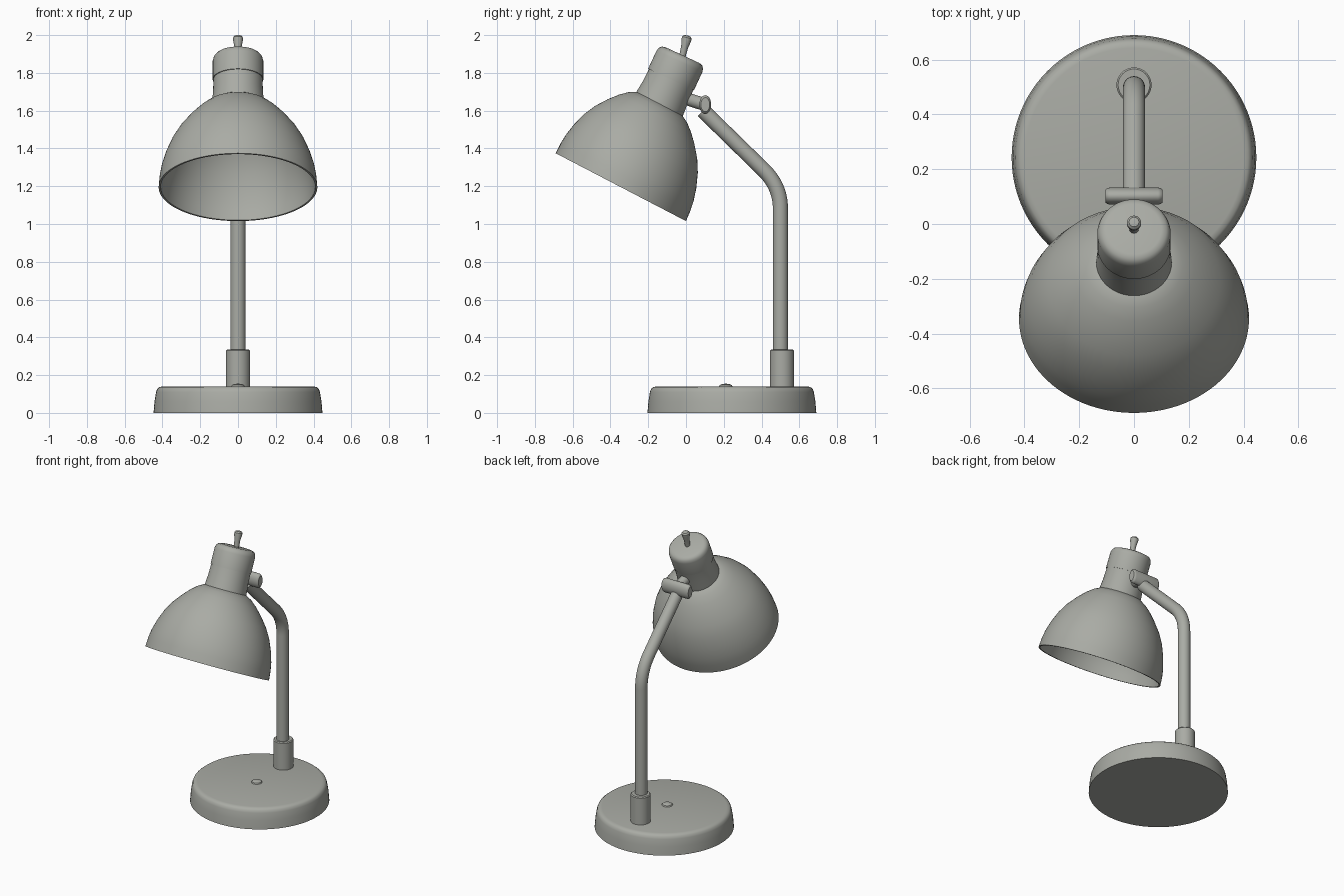
import bpy, bmesh, math
from mathutils import Matrix, Vector

if "Cube" in bpy.data.objects:
    bpy.data.objects.remove(bpy.data.objects["Cube"])

grey = bpy.data.materials.new("warm grey")
grey.diffuse_color = (0.40, 0.41, 0.375, 1)
grey.use_nodes = True
grey.node_tree.nodes["Principled BSDF"].inputs["Base Color"].default_value = grey.diffuse_color


def finish(name, bm, angle=35):
    bmesh.ops.remove_doubles(bm, verts=bm.verts, dist=1e-5)
    bmesh.ops.recalc_face_normals(bm, faces=bm.faces)
    me = bpy.data.meshes.new(name)
    bm.to_mesh(me)
    bm.free()
    me.materials.append(grey)
    ob = bpy.data.objects.new(name, me)
    bpy.context.collection.objects.link(ob)
    bpy.ops.object.select_all(action='DESELECT')
    ob.select_set(True)
    bpy.context.view_layer.objects.active = ob
    bpy.ops.object.shade_smooth_by_angle(angle=math.radians(angle))
    return ob


def skin(bm, rings):
    n = len(rings[0])
    for a, b in zip(rings, rings[1:]):
        for i in range(n):
            j = (i + 1) % n
            bm.faces.new((a[i], a[j], b[j], b[i]))


def lathe(name, profile, origin, tilt=0, shear=0, widen=lambda t: 1, n=64):
    """Spin (height, radius) pairs about an axis leaning towards +y."""
    m = Matrix.Translation(origin) @ Matrix.Rotation(-math.radians(tilt), 4, 'X')
    bm = bmesh.new()
    rings = []
    for t, r in profile:
        ring = []
        for i in range(n):
            a = 2 * math.pi * i / n
            p = Vector((r * widen(t) * math.cos(a), r * math.sin(a) + shear * t, t))
            ring.append(bm.verts.new(m @ p))
        rings.append(ring)
    skin(bm, rings)
    return finish(name, bm)


def tube(name, path, r, n=32):
    """Round tube along (y, z) points in the x = 0 plane."""
    pts = [Vector((0, y, z)) for y, z in path]
    bm = bmesh.new()
    rings = []
    for k, p in enumerate(pts):
        d = (pts[min(k + 1, len(pts) - 1)] - pts[max(k - 1, 0)]).normalized()
        side = Vector((1, 0, 0))
        up = d.cross(side)
        rings.append([bm.verts.new(p + r * (side * math.cos(a) + up * math.sin(a)))
                      for a in (2 * math.pi * i / n for i in range(n))])
    skin(bm, rings)
    bm.faces.new(rings[0])
    bm.faces.new(rings[-1])
    return finish(name, bm)


# round weighted base, its button and the stem socket
lathe("base", [(0, 0), (0, 0.447), (0.06, 0.442), (0.11, 0.434), (0.127, 0.428),
               (0.136, 0.417), (0.14, 0.40), (0.14, 0)], (0, 0.243, 0), n=96)
lathe("base_button", [(0, 0.036), (0.008, 0.032), (0.014, 0.02), (0.016, 0)],
      (0, 0.21, 0.139), n=32)
lathe("stem_socket", [(0, 0.064), (0.19, 0.064), (0.196, 0.058), (0.196, 0)],
      (0, 0.508, 0.139), n=40)

# bent stem: straight, rounded elbow, sloping arm
p0, p1, p2 = Vector((0.5, 1.08)), Vector((0.5, 1.20)), Vector((0.41, 1.287))
elbow = [(1 - s) ** 2 * p0 + 2 * s * (1 - s) * p1 + s * s * p2
         for s in (i / 12 for i in range(13))]
tube("stem", [(0.5, 0.15)] + [tuple(p) for p in elbow] + [(0.09, 1.60)], 0.04)

# hinge: cross bar and the short link into the lamp cap
bm = bmesh.new()
bar = []
for x, s in ((-0.105, 0), (-0.105, 0.75), (-0.098, 0.93), (-0.088, 1),
             (0.088, 1), (0.098, 0.93), (0.105, 0.75), (0.105, 0)):
    bar.append([bm.verts.new((x, 0.102 + s * 0.031 * math.cos(a), 1.632 + s * 0.05 * math.sin(a)))
                for a in (2 * math.pi * i / 32 for i in range(32))])
skin(bm, bar)
finish("hinge_bar", bm)
tube("hinge_link", [(-0.05, 1.68), (0.10, 1.632)], 0.034)

# hollow dome shade, a little wider than deep at the rim
outer = [(0, 0.389), (0.06, 0.387), (0.112, 0.381), (0.18, 0.365), (0.256, 0.338),
         (0.32, 0.304), (0.382, 0.258), (0.43, 0.215), (0.465, 0.175),
         (0.485, 0.14), (0.495, 0.10), (0.497, 0)]
inner = [(max(t - 0.012, 0), max(r - 0.010, 0)) for t, r in reversed(outer)]
lathe("shade", outer + inner[:-1] + [(0, 0.379), (0, 0.389)], (0, -0.345, 1.195),
      tilt=27.5, shear=-0.046, widen=lambda t: 1.08 - 0.14 * t, n=96)

# lamp cap in two stepped sections, with the switch on top
lathe("lamp_cap_lower", [(-0.02, 0), (-0.02, 0.139), (0.02, 0.137), (0.07, 0.132),
                         (0.146, 0.130), (0.146, 0)], (0, -0.14, 1.635), tilt=25.5)
lathe("lamp_cap_upper", [(0.144, 0), (0.144, 0.134), (0.25, 0.134), (0.268, 0.129),
                         (0.281, 0.118), (0.286, 0.10), (0.286, 0)],
      (0, -0.14, 1.635), tilt=25)
lathe("switch", [(0, 0.017), (0.05, 0.019), (0.085, 0.026), (0.10, 0.026),
                 (0.109, 0.018), (0.112, 0)], (0, -0.019, 1.89), tilt=14, n=32)
